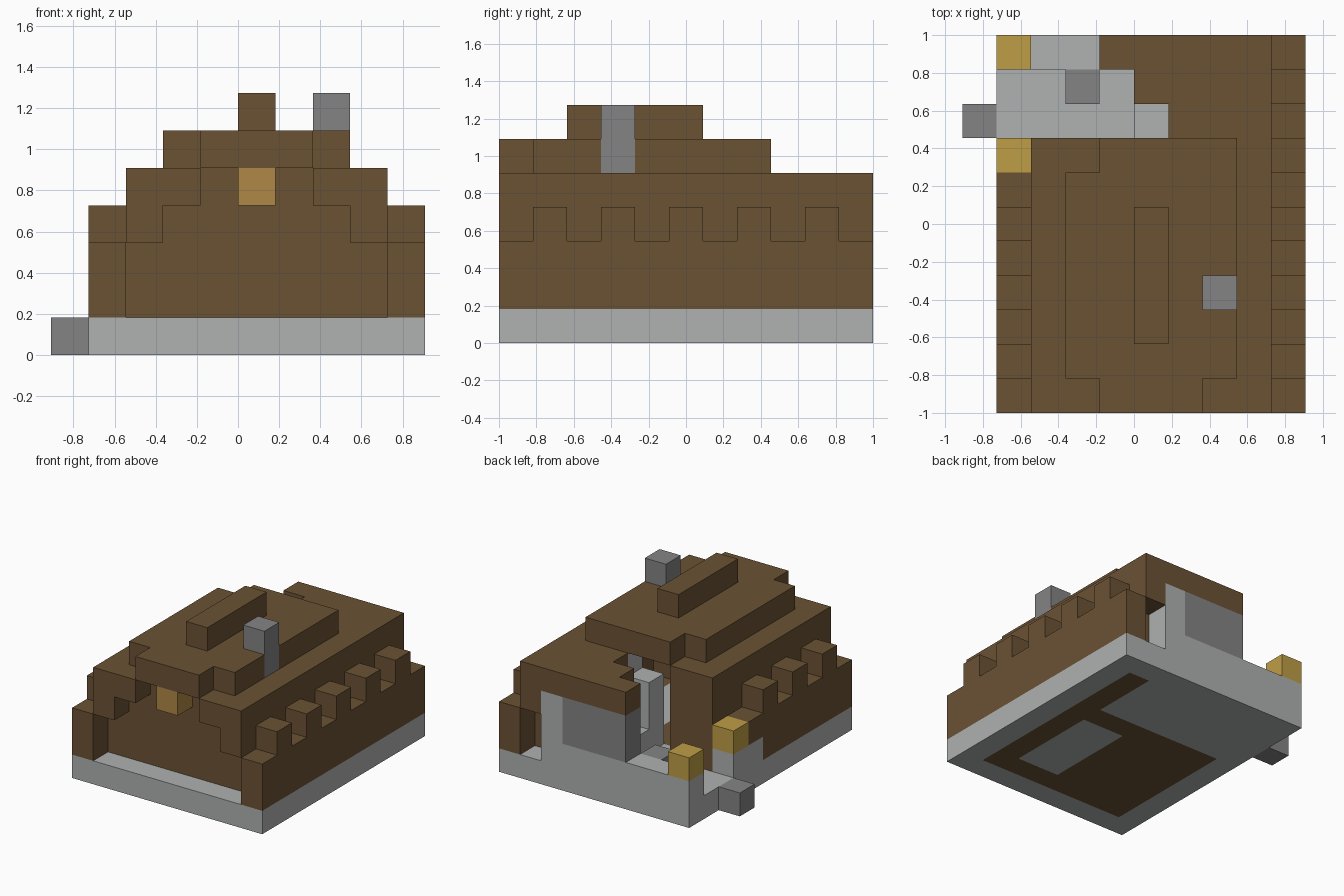
import bpy
import bmesh
from mathutils import Vector

cube = bpy.data.objects.get("Cube")
if cube:
    bpy.data.objects.remove(cube, do_unlink=True)

CELL = 2 / 11                       # size of one building block
ORIGIN = Vector((-5 * CELL, -1, 0))


def make_material(name, rgb):
    """Flat material from display (sRGB) values, stored as linear."""
    linear = [((c / 255 + 0.055) / 1.055) ** 2.4 for c in rgb]
    mat = bpy.data.materials.new(name)
    mat.use_nodes = True
    mat.diffuse_color = (*linear, 1)
    shader = mat.node_tree.nodes["Principled BSDF"]
    shader.inputs["Base Color"].default_value = (*linear, 1)
    shader.inputs["Roughness"].default_value = 0.9
    return mat


wood = make_material("brown wood", (107, 82, 52))
stone = make_material("light stone", (175, 178, 176))
dark_stone = make_material("dark stone", (132, 132, 132))
gold = make_material("gold", (190, 158, 70))
amber = make_material("amber lantern", (176, 136, 70))

cells = {}                          # block position -> part name
part_material = {}


def fill(part, material, x, y, z):
    """Claim a cuboid of blocks for a part; each range is (first, last)."""
    part_material[part] = material
    for i in range(x[0], x[-1] + 1):
        for j in range(y[0], y[-1] + 1):
            for k in range(z[0], z[-1] + 1):
                cells[i, j, k] = part


# Foundation, wooden floor and hearth slab
fill("foundation", stone, x=(1, 9), y=(0, 10), z=[0])
fill("wood_floor", wood, x=(2, 8), y=(1, 6), z=[0])
fill("wood_floor", wood, x=[8], y=(7, 9), z=[0])
fill("floor_slab", stone, x=(6, 7), y=(2, 5), z=[0])
fill("entrance_step", dark_stone, x=[0], y=[8], z=[0])

# Outer side walls with battlements
fill("left_wall", wood, x=[9], y=(0, 10), z=(1, 2))
fill("right_wall", wood, x=[1], y=(0, 6), z=(1, 2))
for j in range(1, 10, 2):
    fill("left_battlement", wood, x=[9], y=[j], z=[3])
    if j < 7:
        fill("right_battlement", wood, x=[1], y=[j], z=[3])

# Recessed front wall and inner walls
fill("front_wall", wood, x=(2, 8), y=[1], z=(1, 4))
fill("inner_left_wall", wood, x=[8], y=(7, 9), z=(1, 2))
fill("inner_back_wall", wood, x=(2, 3), y=[7], z=(1, 4))

# Stepped roof
fill("roof_left_eave", wood, x=[8], y=(0, 10), z=(3, 4))
fill("roof_right_eave", wood, x=[2], y=(0, 7), z=(3, 4))
fill("roof_left_slope", wood, x=[7], y=(0, 10), z=[4])
fill("roof_right_slope", wood, x=[3], y=(0, 7), z=[4])
for i in (4, 5, 6):
    fill("roof_back_edge", wood, x=[i], y=(14 - i, 10), z=[4])
fill("roof_top", wood, x=(4, 6), y=(0, 7), z=[5])
fill("roof_top", wood, x=[3], y=(1, 6), z=[5])
fill("roof_top", wood, x=[7], y=(1, 7), z=[5])
fill("roof_ridge", wood, x=[5], y=(2, 5), z=[6])

# Chimney and hanging lantern
fill("chimney", dark_stone, x=[7], y=[3], z=(5, 6))
fill("lantern", amber, x=[5], y=[0], z=[4])

# Stone back wall with its dark panel
fill("back_wall", stone, x=(1, 6), y=[10], z=[1])
fill("back_wall", stone, x=[7], y=[10], z=(1, 3))
fill("back_panel", dark_stone, x=(4, 6), y=[10], z=(2, 3))

# Ruined corner: pillars, low stones and gold caps
fill("inner_pillar", stone, x=[5], y=[7], z=(1, 3))
fill("inner_stone_wall", stone, x=(6, 7), y=[7], z=(1, 3))
fill("inner_stone_wall", stone, x=[6], y=[7], z=[4])
fill("low_stone", stone, x=[5], y=[8], z=[1])
fill("stool", dark_stone, x=[3], y=[9], z=[1])
fill("gate_footing", stone, x=[1], y=(6, 7), z=[1])
for j in (7, 10):
    fill("gold_cap", gold, x=[1], y=[j], z=[2])


def build_part(part):
    """Mesh the exposed block faces of one part and merge flat areas."""
    bm = bmesh.new()
    for pos in [p for p, owner in cells.items() if owner == part]:
        for axis in range(3):
            for side in (0, 1):
                near = list(pos)
                near[axis] += 2 * side - 1
                if tuple(near) in cells:
                    continue
                corners = []
                for u, v in ((0, 0), (1, 0), (1, 1), (0, 1)):
                    c = list(pos)
                    c[axis] += side
                    c[(axis + 1) % 3] += u
                    c[(axis + 2) % 3] += v
                    corners.append(bm.verts.new(ORIGIN + CELL * Vector(c)))
                bm.faces.new(corners if side else corners[::-1])
    bmesh.ops.remove_doubles(bm, verts=bm.verts, dist=CELL / 100)
    bmesh.ops.dissolve_limit(bm, angle_limit=0.01, verts=bm.verts, edges=bm.edges)
    mesh = bpy.data.meshes.new(part)
    bm.to_mesh(mesh)
    bm.free()
    mesh.materials.append(part_material[part])
    bpy.context.collection.objects.link(bpy.data.objects.new(part, mesh))


for part in part_material:
    build_part(part)
